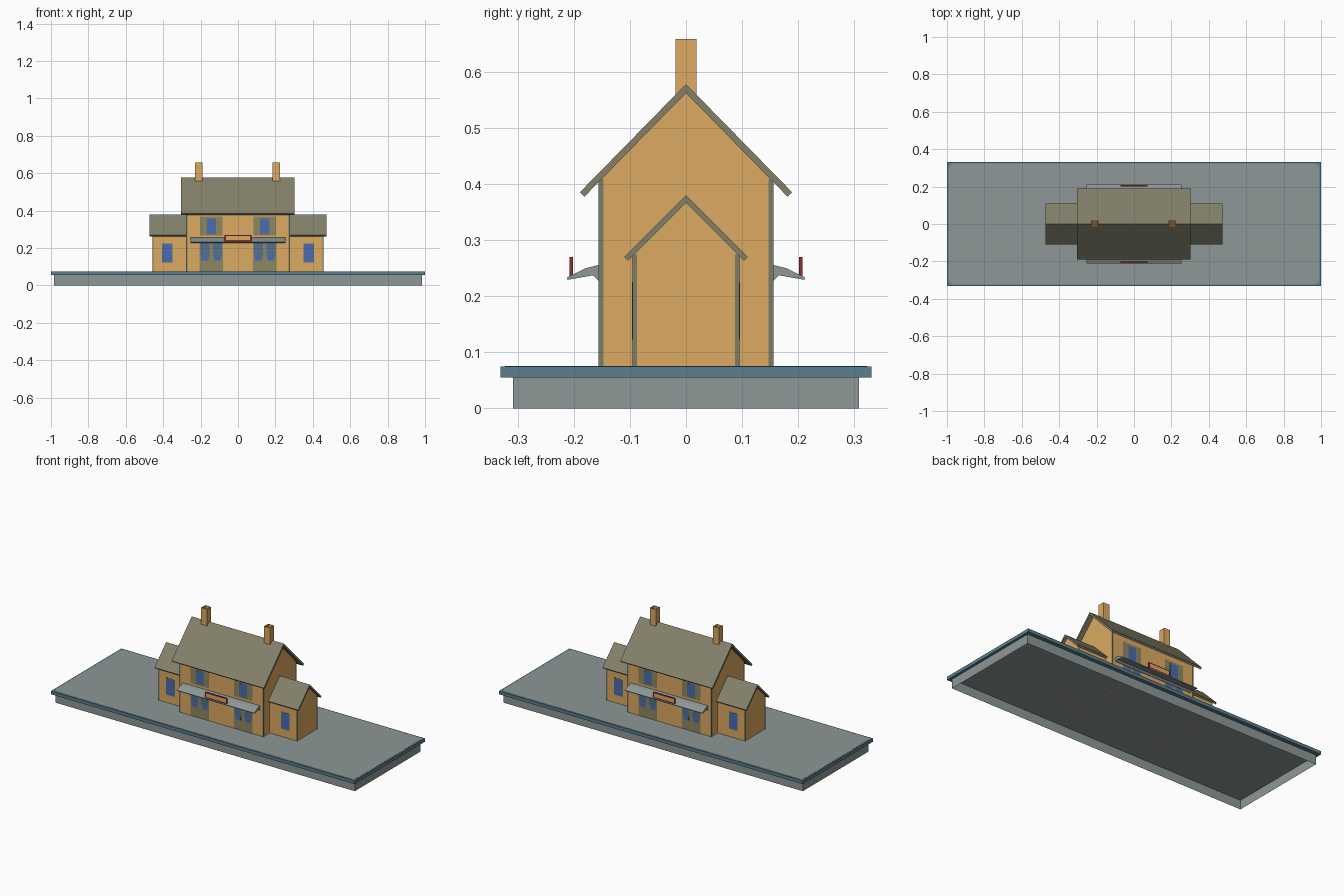
import bpy, bmesh

if "Cube" in bpy.data.objects:
    bpy.data.objects.remove(bpy.data.objects["Cube"])


def material(name, rgb):
    m = bpy.data.materials.new(name)
    lin = [((c / 255 + 0.055) / 1.055) ** 2.4 for c in rgb]
    m.diffuse_color = (*lin, 1)
    m.use_nodes = True
    m.node_tree.nodes["Principled BSDF"].inputs["Base Color"].default_value = m.diffuse_color
    return m


STONE = material("grey stone", (141, 152, 151))
TEAL = material("teal edging", (90, 126, 142))
BRICK = material("tan brick", (220, 170, 98))
ROOF = material("olive slate", (131, 129, 106))
TRIM = material("grey green trim", (124, 124, 106))
PANEL = material("olive panel", (143, 135, 98))
FRAME = material("blue grey window", (82, 114, 146))
GLASS = material("blue glass", (72, 108, 182))
RED = material("red sign frame", (145, 45, 45))
DARK = material("dark brick flue", (120, 84, 48))


def finish(name, bm, *mats):
    bmesh.ops.recalc_face_normals(bm, faces=bm.faces)
    me = bpy.data.meshes.new(name)
    bm.to_mesh(me)
    bm.free()
    for m in mats:
        me.materials.append(m)
    ob = bpy.data.objects.new(name, me)
    bpy.context.collection.objects.link(ob)
    return ob


def add_box(bm, x0, x1, y0, y1, z0, z1):
    g = bmesh.ops.create_cube(bm, size=1)
    for v in g["verts"]:
        v.co = (x1 if v.co.x > 0 else x0, y1 if v.co.y > 0 else y0,
                z1 if v.co.z > 0 else z0)


def upright(e):
    a, b = e.verts
    return abs(a.co.z - b.co.z) > 1e-6


def box(name, mat, *dims, round_corners=0.0):
    bm = bmesh.new()
    add_box(bm, *dims)
    if round_corners:
        bmesh.ops.bevel(bm, geom=[e for e in bm.edges if upright(e)],
                        offset=round_corners, segments=5, profile=0.5, affect='EDGES')
    return finish(name, bm, mat)


def extrude_x(name, mat, profile, x0, x1):
    """Extrude a (y, z) profile along x."""
    bm = bmesh.new()
    f = bm.faces.new([bm.verts.new((x0, y, z)) for y, z in profile])
    r = bmesh.ops.extrude_face_region(bm, geom=[f])
    for v in r["geom"]:
        if isinstance(v, bmesh.types.BMVert):
            v.co.x = x1
    return finish(name, bm, mat)


def chimney(name, c):
    """Square stack with a sunken flue."""
    bm = bmesh.new()
    add_box(bm, c - 0.02, c + 0.02, -0.019, 0.019, 0.545, 0.658)
    bm.normal_update()
    top = max(bm.faces, key=lambda f: f.calc_center_median().z)
    bmesh.ops.inset_region(bm, faces=[top], thickness=0.006)
    r = bmesh.ops.extrude_face_region(bm, geom=[top])
    flue = [g for g in r["geom"] if isinstance(g, bmesh.types.BMFace)][0]
    for v in flue.verts:
        v.co.z -= 0.03
    if top.is_valid:
        bm.faces.remove(top)
    flue.material_index = 1
    finish(name, bm, BRICK, DARK)


def gable(name, x0, x1, y, apex):
    extrude_x(name, BRICK, [(-y, 0.07), (y, 0.07), (y, apex - y),
                            (0, apex), (-y, apex - y)], x0, x1)


def chevron(name, x0, x1, y, ridge, t, slope):
    e = ridge - y * slope
    extrude_x(name, ROOF, [
        (-y, e), (0, ridge), (y, e), (y - t / 2, e - t / 2),
        (0, ridge - t), (-y + t / 2, e - t / 2)], x0, x1)


# Platform: open-bottomed skirt, slab, rounded paving
bm = bmesh.new()
add_box(bm, -0.985, 0.985, -0.308, 0.308, 0, 0.055)
bm.normal_update()
bmesh.ops.delete(bm, geom=[f for f in bm.faces if abs(f.normal.z) > 0.9], context='FACES_ONLY')
finish("platform_skirt", bm, STONE)
box("platform_slab", TEAL, -1, 1, -0.331, 0.331, 0.055, 0.0745)
box("platform_paving", STONE, -0.992, 0.992, -0.323, 0.323, 0.074, 0.0755, round_corners=0.03)
box("platform_underside", STONE, -0.985, 0.985, -0.308, 0.308, 0.0545, 0.0555)

# House and wings
gable("main_walls", -0.275, 0.275, 0.155, 0.565)
chevron("main_roof", -0.305, 0.302, 0.189, 0.578, 0.016, 1.02)
for s, side in ((-1, "left"), (1, "right")):
    gable(side + "_wing_walls", *sorted((s * 0.27, s * 0.455)), 0.095, 0.37)
    chevron(side + "_wing_roof", *sorted((s * 0.27, s * 0.473)), 0.11, 0.38, 0.014, 1.0)
    chimney(side + "_chimney", -0.21 if s < 0 else 0.205)
    # Wall feet showing through the platform underside
    for part, x, y in (("main", 0.275, 0.155), ("wing", 0.455, 0.095)):
        box(f"{side}_{part}_end_foot", BRICK, *sorted((s * (x - 0.004), s * x)),
            -y, y, 0.054, 0.056)
        box(f"{side}_{part}_side_foot", BRICK, -x, x,
            *sorted((s * (y - 0.004), s * y)), 0.054, 0.056)
    # Corner strips on the gable ends
    for t, end in ((-1, "front"), (1, "back")):
        for part, x, y, z in (("main", 0.275, 0.155, 0.409),
                              ("wing", 0.455, 0.095, 0.274)):
            box(f"{side}_{end}_{part}_corner_strip", TRIM,
                *sorted((s * (x - 0.004), s * (x + 0.002))),
                *sorted((t * (y - 0.008), t * (y + 0.0005))), 0.075, z)

# Details repeated on the front and back
for s, end in ((-1, "front"), (1, "back")):
    def plate(name, mat, c, half, z0, z1, wall, out):
        box(f"{end}_{name}", mat, *sorted((-s * (c - half), -s * (c + half))),
            *sorted((s * (wall - 0.004), s * (wall + out))), z0, z1)

    def window(name, c, half, z0, z1, wall):
        plate(name + "_window", FRAME, c, half, z0, z1, wall, 0.0008)
        plate(name + "_pane", GLASS, c, half * 0.72, z0 + 0.008, z1 - 0.008, wall, 0.0012)

    for d, side in ((-1, "left"), (1, "right")):
        c = d * 0.143
        plate(side + "_door_panel", PANEL, c, 0.062, 0.075, 0.232, 0.155, 0.0004)
        plate(side + "_upper_panel", PANEL, c, 0.061, 0.268, 0.369, 0.155, 0.0004)
        window(side + "_upper", c, 0.026, 0.273, 0.358, 0.155)
        for k, w in ((-1, "outer"), (1, "inner")):
            m = c + k * 0.034
            plate(f"{side}_{w}_window", FRAME, m, 0.024, 0.155, 0.23, 0.155, 0.0008)
            plate(f"{side}_{w}_low_pane", GLASS, m, 0.018, 0.133, 0.155, 0.155, 0.0008)
        window(side + "_wing", d * 0.378, 0.029, 0.123, 0.225, 0.095)

    # Canopy with sloping profile
    extrude_x(end + "_canopy", STONE, [(s * y, z) for y, z in (
        (0.15, 0.255), (0.158, 0.255), (0.178, 0.25), (0.212, 0.233),
        (0.211, 0.229), (0.166, 0.237), (0.157, 0.228), (0.15, 0.228))],
        -0.255, 0.255)
    # Blank sign with red frame
    box(end + "_sign_frame", RED, -0.072, 0.072,
        *sorted((s * 0.201, s * 0.2075)), 0.236, 0.27)
    box(end + "_sign_board", BRICK, -0.065, 0.065,
        *sorted((s * 0.203, s * 0.208)), 0.242, 0.264)
